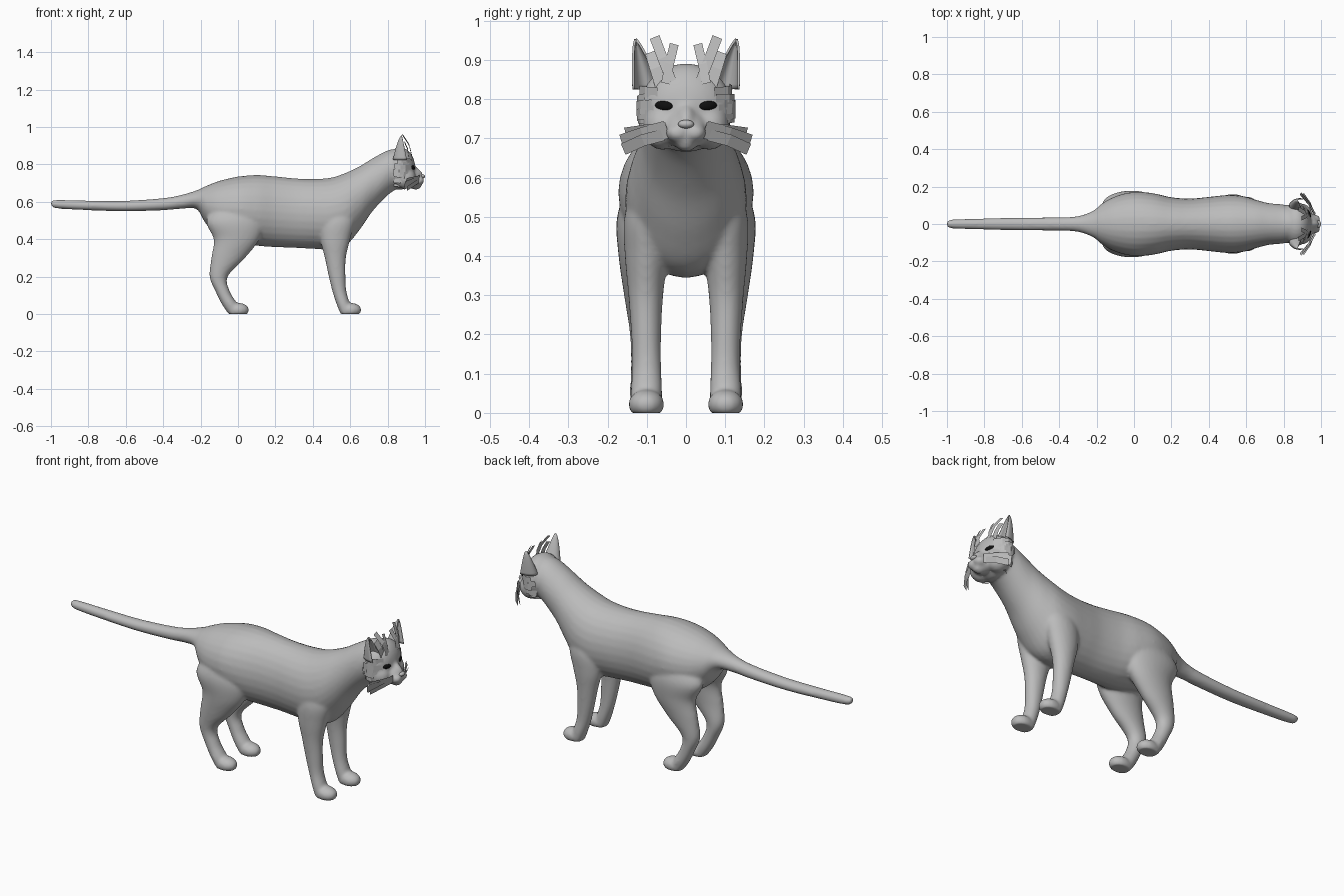
import bpy, bmesh, random
from math import sin, cos, pi, sqrt
from mathutils import Vector, Matrix

random.seed(4)
cube = bpy.data.objects.get("Cube")
if cube:
    bpy.data.objects.remove(cube)


def material(name, r, g, b):
    m = bpy.data.materials.new(name)
    m.use_nodes = True
    m.diffuse_color = (r, g, b, 1)
    m.node_tree.nodes["Principled BSDF"].inputs["Base Color"].default_value = (r, g, b, 1)
    return m


GREY = material("grey fur", 0.5, 0.5, 0.5)
BLACK = material("black eye", 0.005, 0.005, 0.005)


def finish(bm, name, mat, smooth=True):
    bmesh.ops.recalc_face_normals(bm, faces=bm.faces)
    me = bpy.data.meshes.new(name)
    bm.to_mesh(me)
    bm.free()
    me.materials.append(mat)
    ob = bpy.data.objects.new(name, me)
    bpy.context.collection.objects.link(ob)
    if smooth:
        me.shade_smooth()
    return ob


def curve_rows(rows, steps=5):
    """Smoothly fill in between the given rows (Catmull-Rom)."""
    rows = [Vector(r) for r in rows]
    out = []
    for i in range(len(rows) - 1):
        a, b, c, d = rows[max(i - 1, 0)], rows[i], rows[i + 1], rows[min(i + 2, len(rows) - 1)]
        for s in range(steps):
            t = s / steps
            out.append(b + (c - a) * (t / 2) + (a * 2 - b * 5 + c * 4 - d) * (t * t / 2)
                       + (b * 3 - a - c * 3 + d) * (t ** 3 / 2))
    return out + [rows[-1]]


def loft(bm, rings, n=28):
    """Skin closed rings of points and cap both ends."""
    vs = [[bm.verts.new(p) for p in ring] for ring in rings]
    for a, b in zip(vs, vs[1:]):
        for i in range(n):
            bm.faces.new((a[i], a[(i + 1) % n], b[(i + 1) % n], b[i]))
    bm.faces.new(vs[0][::-1])
    bm.faces.new(vs[-1])


def ball(bm, centre, radii, turn=Matrix()):
    m = Matrix.Translation(centre) @ turn @ Matrix.Diagonal((*radii, 1))
    return bmesh.ops.create_uvsphere(bm, u_segments=28, v_segments=18, radius=1, matrix=m)["verts"]


ANGLES = [2 * pi * i / 28 for i in range(28)]
cat = bmesh.new()

# Trunk from tail tip to throat: x, top, bottom, half width
trunk = [(-1, .603, .582, .012), (-.97, .61, .565, .024), (-.8, .607, .555, .03), (-.6, .606, .549, .034),
         (-.4, .62, .555, .036), (-.3, .638, .563, .042), (-.22, .662, .56, .07), (-.17, .685, .48, .11),
         (-.1, .712, .42, .148), (0, .735, .39, .172), (.1, .743, .366, .165), (.2, .736, .358, .143),
         (.3, .726, .354, .136), (.4, .722, .349, .145), (.5, .73, .345, .155), (.58, .757, .37, .15),
         (.65, .79, .45, .13), (.72, .833, .55, .112), (.8, .875, .635, .104), (.86, .885, .675, .09)]
loft(cat, [[(x, w * cos(a), (top + low) / 2 + (top - low) / 2 * sin(a)) for a in ANGLES]
           for x, top, low, w in curve_rows(trunk)])

# Legs: height, back, front, inner, outer; each is mirrored
hind = [(.6, -.1, .1, .03, .14), (.5, -.17, .14, .03, .176), (.4, -.13, .115, .045, .172),
        (.3, -.143, .038, .06, .158), (.2, -.152, -.055, .064, .143), (.12, -.12, -.043, .064, .141),
        (.05, -.085, .0, .06, .143), (.0, -.05, .02, .062, .14)]
fore = [(.6, .48, .62, .03, .125), (.5, .44, .625, .035, .157), (.4, .44, .6, .045, .156),
        (.3, .464, .577, .058, .147), (.2, .485, .575, .063, .14), (.12, .505, .58, .063, .137),
        (.05, .528, .6, .06, .142), (.0, .548, .61, .062, .14)]
for side in (1, -1):
    for leg, foot_x in ((hind, .002), (fore, .603)):
        rings = [[((b + f) / 2 + (f - b) / 2 * cos(a), side * ((i + o) / 2 + (o - i) / 2 * sin(a)), z)
                  for a in ANGLES] for z, b, f, i, o in [r[:5] for r in curve_rows(leg)]]
        loft(cat, rings)
        for v in ball(cat, (foot_x, side * .101, .022), (.057, .046, .038)):
            v.co.z = max(v.co.z, -.004)

# Head masses: skull, muzzle, bridge, chin, cheeks and whisker pads
SKULL, SIZE = Vector((.868, 0, .778)), Vector((.08, .118, .113))
ball(cat, SKULL, SIZE)
ball(cat, (.93, 0, .722), (.055, .058, .05))
ball(cat, (.945, 0, .755), (.052, .024, .03), Matrix.Rotation(.6, 4, 'Y'))
ball(cat, (.95, 0, .69), (.034, .028, .025))
for side in (1, -1):
    ball(cat, (.963, side * .022, .714), (.034, .03, .025))
    ball(cat, (.89, side * .06, .73), (.06, .05, .06))

bmesh.ops.recalc_face_normals(cat, faces=cat.faces)
body = finish(cat, "body", GREY)
remesh = body.modifiers.new("blend", 'REMESH')
remesh.mode = 'VOXEL'
remesh.voxel_size = .0075
remesh.use_smooth_shade = True
relax = body.modifiers.new("relax", 'SMOOTH')
relax.factor = .5
relax.iterations = 9
bpy.context.view_layer.objects.active = body
for mod in ("blend", "relax"):
    bpy.ops.object.modifier_apply(modifier=mod)
for v in body.data.vertices:
    v.co.z = max(v.co.z, 0)

# Nose
bm = bmesh.new()
ball(bm, (.987, 0, .736), (.013, .02, .011))
finish(bm, "nose", GREY)


def strip(name, points, half_width, side):
    """A flat hair card along a path, with its width vector."""
    bm = bmesh.new()
    rows = []
    for p in points:
        rows.append([bm.verts.new((q.x, q.y * side, q.z))
                     for q in (Vector(p) - Vector(half_width), Vector(p) + Vector(half_width))])
    for a, b in zip(rows, rows[1:]):
        bm.faces.new((a[0], a[1], b[1], b[0]))
    finish(bm, name, GREY, smooth=False)


def on_skull(x, z, lift):
    """Point on the side of the skull."""
    u, w = (x - SKULL.x) / SIZE.x, (z - SKULL.z) / SIZE.z
    return Vector((x, SIZE.y * sqrt(max(.12, 1 - u * u - w * w)) + lift, z))


# Base, middle and end of each hair card, then its half width vector
whiskers = [((.968, .05, .722), (.935, .11, .705), (.89, .163, .687), (.003, .007, .022)),
            ((.968, .05, .73), (.94, .1, .725), (.9, .155, .717), (.003, .003, .01)),
            ((.96, .06, .708), (.94, .11, .695), (.905, .16, .672), (.003, .006, .014))]
brows = [((.928, .037, .845), (.915, .06, .905), (.88, .08, .958), (0, .012, -.005)),
         ((.932, .052, .84), (.92, .042, .89), (.895, .03, .94), (0, .011, .003)),
         ((.915, .062, .835), (.908, .076, .88), (.89, .088, .92), (0, .016, -.006))]

for side, label in ((1, "left"), (-1, "right")):
    # Ear: an open cup that narrows to the tip
    bm = bmesh.new()
    rows = []
    for k in range(11):
        t = k / 10
        s = (1 - t) ** .75 + .03
        c = Vector((.893, .097, .825)).lerp(Vector((.876, .128, .952)), t)
        rows.append([bm.verts.new((c.x - .06 * s * cos(a), side * (c.y + .036 * s * sin(a)), c.z))
                     for a in [pi * (j / 12 - .5) * 1.1 for j in range(13)]])
    for a, b in zip(rows, rows[1:]):
        for j in range(12):
            bm.faces.new((a[j], a[j + 1], b[j + 1], b[j]))
    ear = finish(bm, label + "_ear", GREY)
    shell = ear.modifiers.new("thickness", 'SOLIDIFY')
    shell.thickness = .006
    shell.offset = 0

    # Eye: dark almond set into the face
    bm = bmesh.new()
    turn = Matrix.Rotation(side * .42, 4, 'Z') @ Matrix.Rotation(side * .08, 4, 'X')
    ball(bm, (.932, side * .056, .783), (.011, .025, .013), turn)
    finish(bm, label + "_eye", BLACK)

    for n, (a, b, c, w) in enumerate(whiskers):
        strip(f"{label}_whisker_{n + 1}", (a, b, c), w, side)
    for n, (a, b, c, w) in enumerate(brows):
        strip(f"{label}_brow_tuft_{n + 1}", (a, b, c), w, side)

    # Cheek fur: ragged cards lying over the side of the head
    for n in range(10):
        z = .69 + .014 * n
        front, back = random.uniform(.9, .93), random.uniform(.825, .85)
        drop = random.uniform(-.012, .012)
        path = [on_skull(front + (back - front) * t, z + drop * t, .003 + .009 * t) for t in (0, .33, .66, 1)]
        strip(f"{label}_cheek_fur_{n + 1}", path, (0, 0, random.uniform(.009, .014)), side)
